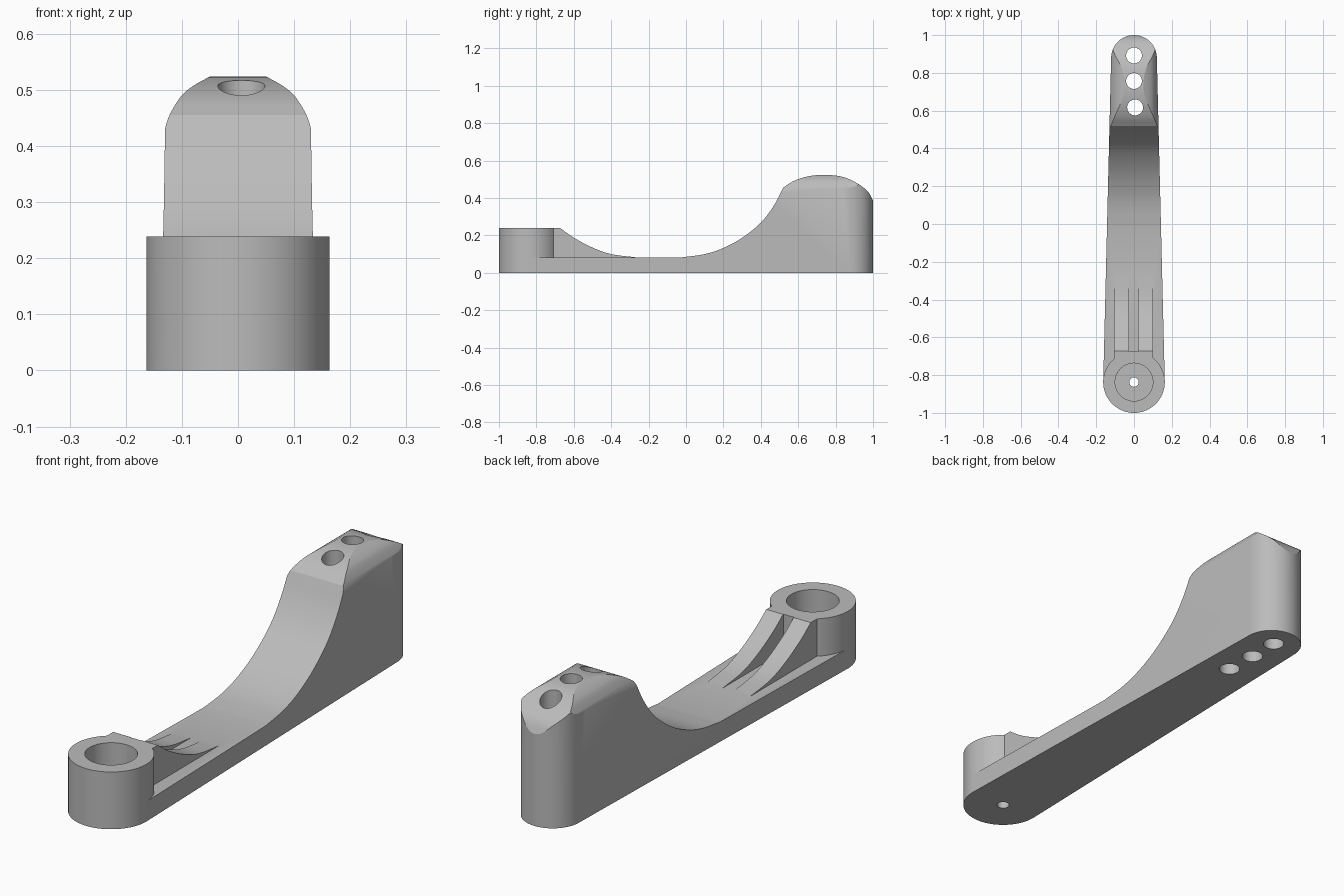
import bpy, bmesh, math
from mathutils import Vector

cube = bpy.data.objects.get("Cube")
if cube:
    bpy.data.objects.remove(cube, do_unlink=True)

grey = bpy.data.materials.new("plain grey")
grey.use_nodes = True
grey.diffuse_color = (0.5, 0.5, 0.5, 1)
grey.node_tree.nodes["Principled BSDF"].inputs["Base Color"].default_value = (0.5, 0.5, 0.5, 1)


def prism(name, points, place, low, high):
    """Extrude a 2D outline; place(a, b, t) gives the 3D position."""
    bm = bmesh.new()
    a = [bm.verts.new(place(p[0], p[1], low)) for p in points]
    b = [bm.verts.new(place(p[0], p[1], high)) for p in points]
    bm.faces.new(a)
    bm.faces.new(b[::-1])
    n = len(points)
    for i in range(n):
        j = (i + 1) % n
        bm.faces.new((a[j], a[i], b[i], b[j]))
    bmesh.ops.recalc_face_normals(bm, faces=bm.faces)
    mesh = bpy.data.meshes.new(name)
    bm.to_mesh(mesh)
    bm.free()
    mesh.materials.append(grey)
    obj = bpy.data.objects.new(name, mesh)
    bpy.context.collection.objects.link(obj)
    return obj


def along_x(a, b, t):
    return (t, a, b)


def along_y(a, b, t):
    return (a, t, b)


def along_z(a, b, t):
    return (a, b, t)


def arc(y, r, start, end, n, x=0):
    angles = [math.radians(start + (end - start) * i / n) for i in range(n + 1)]
    return [(x + r * math.cos(t), y + r * math.sin(t)) for t in angles]


def cylinder(name, y, r, low, high, x=0, n=64):
    return prism(name, arc(y, r, 0, 360, n, x)[:-1], along_z, low, high)


def smooth(points, steps=5):
    """Catmull-Rom curve through the points."""
    p = [Vector(q) for q in points]
    p = [2 * p[0] - p[1]] + p + [2 * p[-1] - p[-2]]
    out = []
    for a, b, c, d in zip(p, p[1:], p[2:], p[3:]):
        for i in range(steps):
            t = i / steps
            out.append((2 * b + (c - a) * t + (2 * a - 5 * b + 4 * c - d) * t**2
                        + (3 * b - a - 3 * c + d) * t**3) / 2)
    return [tuple(q) for q in out] + [tuple(points[-1])]


def combine(target, tool, operation):
    mod = target.modifiers.new(operation, "BOOLEAN")
    mod.operation = operation
    mod.solver = "EXACT"
    mod.object = tool
    bpy.context.view_layer.objects.active = target
    bpy.ops.object.modifier_apply(modifier=mod.name)
    bpy.data.objects.remove(tool, do_unlink=True)


# Arm side profile: thin plate, concave sweep, domed head
floor = 0.083
sweep = smooth([(-0.02, floor), (0.1, 0.1), (0.2, 0.133), (0.3, 0.187),
                (0.4, 0.268), (0.47, 0.36), (0.52, 0.455)])
dome = smooth([(0.52, 0.455), (0.57, 0.488), (0.64, 0.513), (0.73, 0.524),
               (0.83, 0.515), (0.9, 0.487), (0.95, 0.455), (0.98, 0.425), (1.0, 0.385)])
side = [(-1.1, 0), (-1.1, floor)] + sweep + dome[1:] + [(1.1, 0.3), (1.1, 0)]
arm = prism("lever_arm", side, along_x, -0.3, 0.3)

# Tapered plan with round ends
front_y, front_r, back_y, back_r = -0.837, 0.163, 0.879, 0.121
plan = arc(back_y, back_r, 0, 180, 40) + arc(front_y, front_r, 180, 360, 48)
combine(arm, prism("plan", plan, along_z, -0.1, 0.8), "INTERSECT")

# Rounded shoulders of the head
shoulder = smooth([(0.134, 0.39), (0.131, 0.425), (0.122, 0.455),
                   (0.102, 0.488), (0.08, 0.507), (0.05, 0.524)])
section = [(0.2, -0.1), (0.2, 0.385)] + shoulder + [(0.05, 0.6)]
section += [(-x, z) for x, z in reversed(section)]
combine(arm, prism("section", section, along_y, -1.2, 1.2), "INTERSECT")

# Front boss and the two curved ribs behind it
combine(arm, cylinder("boss", front_y, front_r, 0, 0.239, n=96), "UNION")
slope = smooth([(-0.672, 0.239), (-0.6, 0.188), (-0.5, 0.135),
                (-0.4, 0.1), (-0.27, floor)])
rib = [(-0.84, 0.04), (-0.84, 0.239)] + slope + [(-0.27, 0.04)]
for inner, outer in ((-0.106, -0.027), (0.022, 0.1)):
    combine(arm, prism("rib", rib, along_x, inner, outer), "UNION")

# Boss socket, pivot hole and the three head holes
combine(arm, cylinder("socket", front_y, 0.1, floor, 0.5), "DIFFERENCE")
combine(arm, cylinder("pivot", front_y, 0.025, -0.1, 0.5, n=32), "DIFFERENCE")
for x, y in ((0, 0.892), (0, 0.757), (0.006, 0.617)):
    combine(arm, cylinder("hole", y, 0.042, -0.1, 0.8, x, 48), "DIFFERENCE")

bpy.ops.object.select_all(action="DESELECT")
arm.select_set(True)
bpy.context.view_layer.objects.active = arm
bpy.ops.object.shade_smooth_by_angle(angle=math.radians(25))
